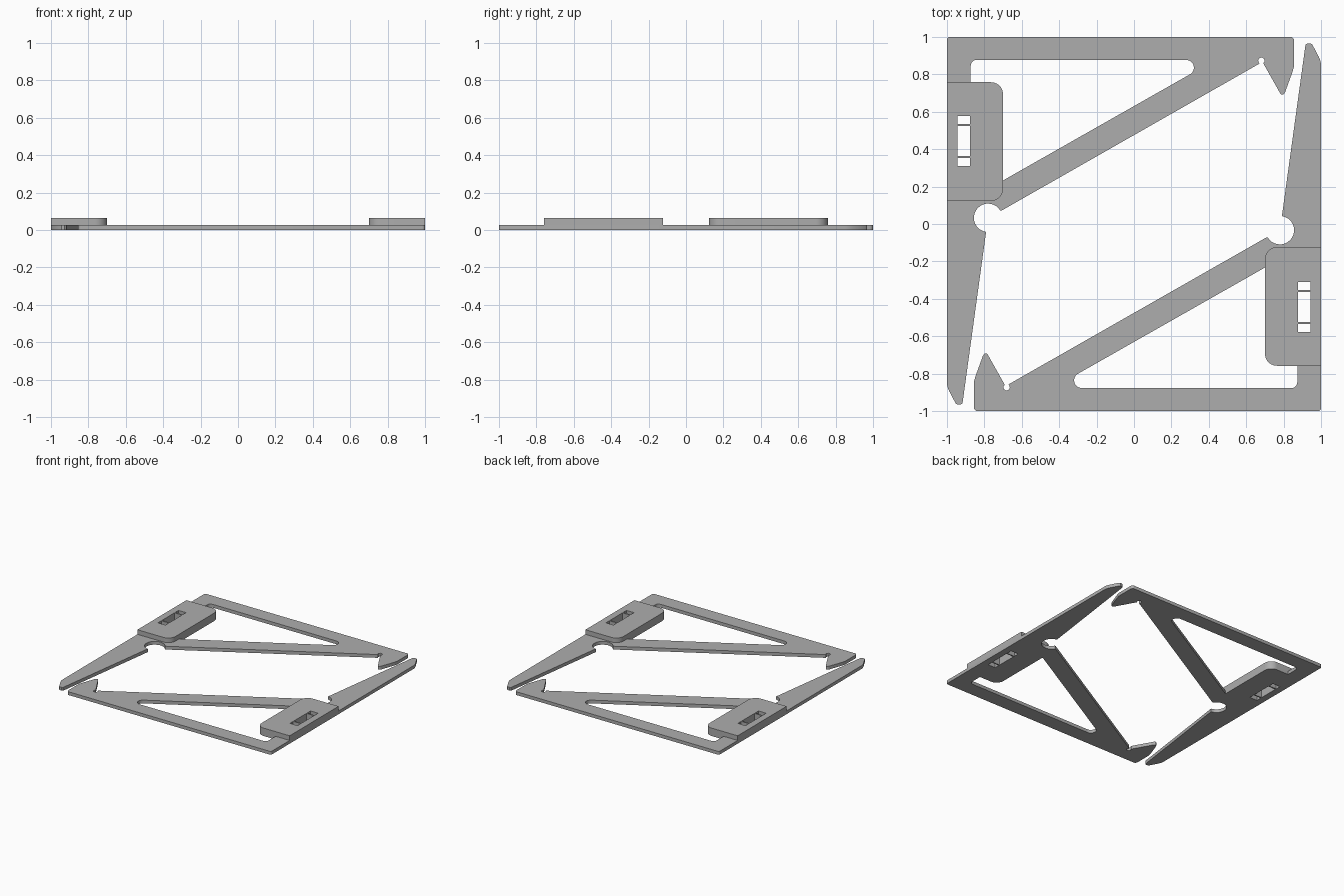
import bpy, bmesh
from math import sin, cos, pi, radians

cube = bpy.data.objects.get("Cube")
if cube:
    bpy.data.objects.remove(cube)

PLATE_TOP, PAD_TOP = 0.027, 0.065

grey = bpy.data.materials.new("plain grey")
grey.use_nodes = True
grey.diffuse_color = (0.42, 0.42, 0.42, 1)
grey.node_tree.nodes["Principled BSDF"].inputs["Base Color"].default_value = grey.diffuse_color


def arc(cx, cy, r, start, end, steps=12):
    angles = [radians(start + (end - start) * i / steps) for i in range(steps + 1)]
    return [(cx + r * cos(a), cy + r * sin(a)) for a in angles]


def rect(x0, x1, y0, y1):
    return [(x0, y0), (x1, y0), (x1, y1), (x0, y1)]


def slab(name, loops, z0, z1, turn):
    """Extrude an outline with holes between two heights."""
    curve = bpy.data.curves.new(name + "_profile", "CURVE")
    curve.dimensions = "2D"
    curve.fill_mode = "BOTH"
    curve.extrude = (z1 - z0) / 2
    for loop in loops:
        spline = curve.splines.new("POLY")
        spline.points.add(len(loop) - 1)
        for point, (x, y) in zip(spline.points, loop):
            point.co = (x, y, 0, 1)
        spline.use_cyclic_u = True
    helper = bpy.data.objects.new(name + "_helper", curve)
    bpy.context.collection.objects.link(helper)
    bpy.context.view_layer.update()
    graph = bpy.context.evaluated_depsgraph_get()
    mesh = bpy.data.meshes.new_from_object(helper.evaluated_get(graph))
    bpy.data.objects.remove(helper)

    # Weld caps to walls and tidy normals
    bm = bmesh.new()
    bm.from_mesh(mesh)
    bmesh.ops.remove_doubles(bm, verts=bm.verts, dist=0.0003)
    bmesh.ops.recalc_face_normals(bm, faces=bm.faces)
    bm.to_mesh(mesh)
    bm.free()
    mesh.name = name
    mesh.materials.clear()
    mesh.materials.append(grey)
    obj = bpy.data.objects.new(name, mesh)
    obj.location.z = (z0 + z1) / 2
    obj.rotation_euler.z = turn
    bpy.context.collection.objects.link(obj)
    bpy.ops.object.select_all(action="DESELECT")
    obj.select_set(True)
    bpy.context.view_layer.objects.active = obj
    bpy.ops.object.shade_smooth_by_angle(angle=radians(30))


# Frame outline: top bar, hooked tip, diagonal brace, round relief, tapered blade
outline = (
    arc(-0.985, 0.985, 0.015, 180, 90, 4)
    + arc(0.836, 0.98, 0.02, 90, 0, 4)
    + [(0.856, 0.845), (0.848, 0.815), (0.808, 0.705)]
    + arc(0.793, 0.705, 0.013, -20, -150, 5)
    + [(0.692, 0.858)]
    + arc(0.681, 0.873, 0.017, -50, 240, 10)
    + [(0.67, 0.857), (-0.706, 0.073)]
    + arc(-0.78, 0.033, 0.076, 30, 262, 24)
    + [(-0.791, -0.044), (-0.915, -0.945)]
    + [(-0.918, -0.959), (-0.927, -0.966), (-0.944, -0.966), (-0.953, -0.96)]
    + [(-0.99, -0.89), (-0.998, -0.868), (-1, -0.85)]
)

# Triangular window, which stops at the pad edge
window = (
    [(-0.873, 0.758)]
    + arc(-0.843, 0.847, 0.03, 180, 90, 6)
    + arc(0.279, 0.836, 0.041, 90, -60, 14)
    + [(-0.7, 0.233)]
    + arc(-0.765, 0.693, 0.065, 0, 90, 10)
)

# Raised pad and its three-part slot
pad = (
    [(-1, 0.123)]
    + arc(-0.765, 0.188, 0.065, -90, 0, 10)
    + arc(-0.765, 0.693, 0.065, 0, 90, 10)
    + [(-1, 0.758)]
)
slots = [rect(-0.945, -0.876, y0, y1)
         for y0, y1 in ((0.31, 0.354), (0.364, 0.525), (0.535, 0.577))]

# Two identical halves, turned half a revolution apart
for side, turn in (("left_back", 0), ("right_front", pi)):
    slab(side + "_frame", [outline, window] + slots, 0, PLATE_TOP, turn)
    slab(side + "_pad", [pad] + slots, PLATE_TOP, PAD_TOP, turn)
